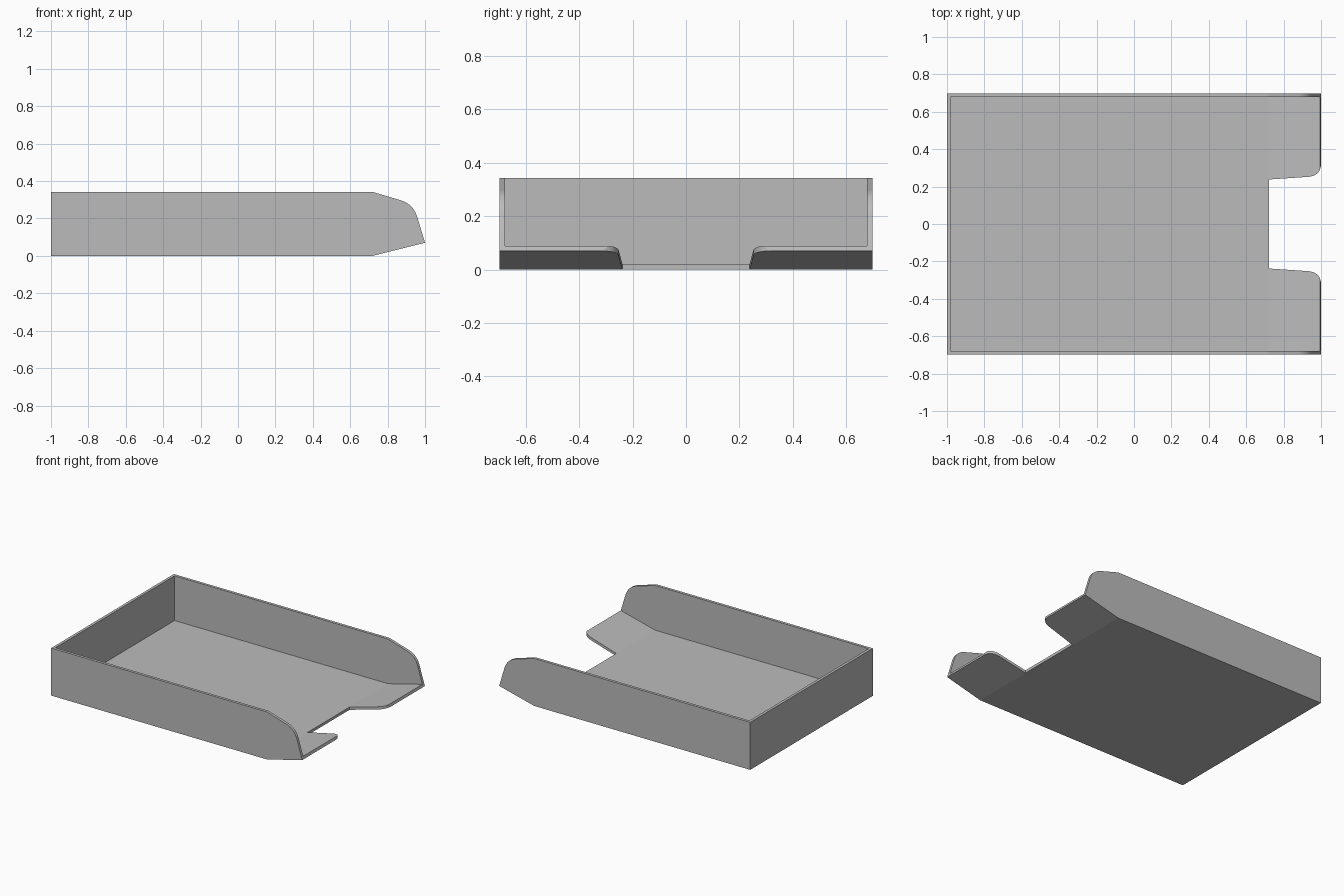
import bpy, bmesh, math
from mathutils import Vector

if "Cube" in bpy.data.objects:
    bpy.data.objects.remove(bpy.data.objects["Cube"], do_unlink=True)

grey = bpy.data.materials.new("plain grey")
grey.use_nodes = True
colour = (0.5, 0.5, 0.5, 1)
grey.diffuse_color = colour
grey.node_tree.nodes["Principled BSDF"].inputs["Base Color"].default_value = colour

HALF_W, WALL = 0.698, 0.02


def curve(a, b, c, steps=14):
    """Rounded corner from a to c, pulled towards b."""
    a, b, c = Vector(a), Vector(b), Vector(c)
    pts = []
    for i in range(steps + 1):
        t = i / steps
        pts.append(tuple(a * (1 - t) ** 2 + b * 2 * t * (1 - t) + c * t * t))
    return pts


def prism(name, start, extrude):
    """Solid made by extruding a flat outline."""
    bm = bmesh.new()
    face = bm.faces.new([bm.verts.new(p) for p in start])
    out = bmesh.ops.extrude_face_region(bm, geom=[face])
    moved = [v for v in out["geom"] if isinstance(v, bmesh.types.BMVert)]
    bmesh.ops.translate(bm, verts=moved, vec=extrude)
    bmesh.ops.recalc_face_normals(bm, faces=bm.faces[:])
    mesh = bpy.data.meshes.new(name)
    bm.to_mesh(mesh)
    bm.free()
    mesh.materials.append(grey)
    obj = bpy.data.objects.new(name, mesh)
    bpy.context.collection.objects.link(obj)
    return obj


# Tray body: side profile with rounded front shoulder and raised lip
side = [(-1, 0), (0.72, 0), (1, 0.07)]
side += curve((0.957, 0.212), (0.935, 0.278), (0.87, 0.297))
side += [(0.72, 0.342), (-1, 0.342)]
tray = prism("tray", [(x, -HALF_W, z) for x, z in side], (0, 2 * HALF_W, 0))

# Hollow above the floor, open at the top and front
inside = [(-1 + WALL, WALL), (0.72, WALL), (1.12, 0.12), (1.12, 0.6), (-1 + WALL, 0.6)]
in_w = HALF_W - WALL
hollow = prism("hollow_cutter", [(x, -in_w, z) for x, z in inside], (0, 2 * in_w, 0))

# Hand notch in the middle of the front lip
half = [(0.722, 0.238)] + curve((0.93, 0.252), (0.997, 0.257), (1.0, 0.32)) + [(1.1, 0.32)]
outline = half + [(x, -y) for x, y in reversed(half)]
notch = prism("notch_cutter", [(x, y, -0.1) for x, y in outline], (0, 0, 0.4))

# Cut the body and keep the finished mesh
for cutter in (hollow, notch):
    cutter.hide_render = True
    mod = tray.modifiers.new(cutter.name, "BOOLEAN")
    mod.operation = "DIFFERENCE"
    mod.solver = "EXACT"
    mod.object = cutter
bpy.ops.object.select_all(action="DESELECT")
tray.select_set(True)
bpy.context.view_layer.objects.active = tray
for mod in list(tray.modifiers):
    bpy.ops.object.modifier_apply(modifier=mod.name)
for cutter in (hollow, notch):
    bpy.data.objects.remove(cutter, do_unlink=True)

# Smooth only the rounded corners
bpy.ops.object.shade_smooth_by_angle(angle=math.radians(12))
